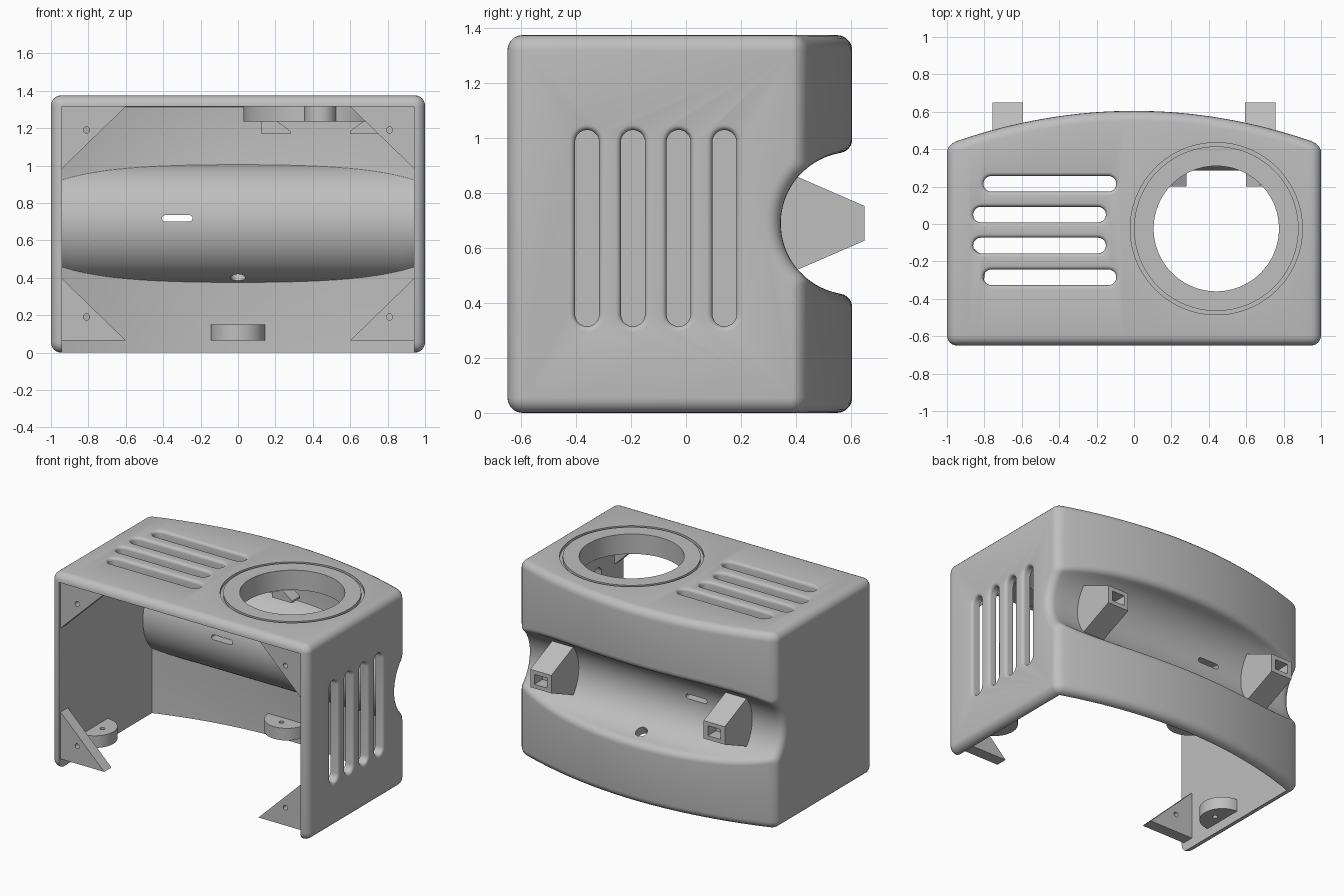
import bpy, bmesh
from math import sin, cos, pi, sqrt, atan2
from mathutils import Vector

cube = bpy.data.objects.get("Cube")
if cube:
    bpy.data.objects.remove(cube, do_unlink=True)

grey = bpy.data.materials.new("plain grey")
grey.use_nodes = True
grey.diffuse_color = (0.52, 0.52, 0.52, 1)
grey.node_tree.nodes["Principled BSDF"].inputs["Base Color"].default_value = grey.diffuse_color


def place(axis, a, b, t):
    return {"x": (t, a, b), "y": (a, t, b), "z": (a, b, t)}[axis]


def loft(name, rings):
    """Closed solid through rings of equal point count."""
    bm = bmesh.new()
    rows = [[bm.verts.new(p) for p in ring] for ring in rings]
    n = len(rows[0])
    for r0, r1 in zip(rows, rows[1:]):
        for i in range(n):
            j = (i + 1) % n
            bm.faces.new((r0[i], r0[j], r1[j], r1[i]))
    bm.faces.new(rows[0])
    bm.faces.new(rows[-1])
    bmesh.ops.recalc_face_normals(bm, faces=bm.faces[:])
    mesh = bpy.data.meshes.new(name)
    bm.to_mesh(mesh)
    bm.free()
    mesh.materials.append(grey)
    ob = bpy.data.objects.new(name, mesh)
    bpy.context.collection.objects.link(ob)
    return ob


def prism(name, pts, axis, lo, hi):
    return loft(name, [[place(axis, a, b, t) for a, b in pts] for t in (lo, hi)])


def arc(a, b, r, start, end, n):
    return [(a + r * cos(start + (end - start) * i / n),
             b + r * sin(start + (end - start) * i / n)) for i in range(n + 1)]


def circle(a, b, r, n=64):
    return arc(a, b, r, 0, 2 * pi, n)[:-1]


def select(ob):
    bpy.ops.object.select_all(action="DESELECT")
    ob.select_set(True)
    bpy.context.view_layer.objects.active = ob


def cut(target, cutter):
    mod = target.modifiers.new("cut", "BOOLEAN")
    mod.operation, mod.solver, mod.object = "DIFFERENCE", "EXACT", cutter
    select(target)
    bpy.ops.object.modifier_apply(modifier=mod.name)
    bpy.data.objects.remove(cutter, do_unlink=True)


# Shell sections: a rounded box with a round trough along its bowed back
TROUGH_Y, TROUGH_Z, TROUGH_R = 0.605, 0.69, 0.26
HEIGHT, FRONT, WALL, ROUND = 1.375, -0.65, 0.06, 0.055


def back(x):
    return 0.605 - 0.18 * x * x


def section(x, yb, y0, z0, z1, radius, fillet, corner):
    dz = sqrt((radius + fillet) ** 2 - (TROUGH_Y - yb + fillet) ** 2)
    py = yb - fillet
    turn = atan2(dz, TROUGH_Y - py)
    c = corner
    pts = arc(y0 + c, z0 + c, c, 1.5 * pi, pi, 5)
    pts += arc(y0 + c, z1 - c, c, pi, pi / 2, 5)
    pts += arc(yb - c, z1 - c, c, pi / 2, 0, 5)
    pts += arc(py, TROUGH_Z + dz, fillet, 0, -turn, 6)
    pts += arc(TROUGH_Y, TROUGH_Z, radius, pi - turn, pi + turn, 32)[1:-1]
    pts += arc(py, TROUGH_Z - dz, fillet, turn, 0, 6)
    pts += arc(yb - c, z0 + c, c, 0, -pi / 2, 5)
    return [(x, y, z) for y, z in pts]


def outer(x, d):
    return section(x, back(x) - 0.7 * d, FRONT + d, d, HEIGHT - d,
                   TROUGH_R + d, 0.05, max(ROUND - d, 0.002))


def inner(x):
    return section(x, back(x) - WALL, -1, -0.5, HEIGHT - WALL,
                   TROUGH_R + WALL, 0.002, 0.002)


steps = [i / 16 for i in range(-16, 17)]
ends = [(1 - ROUND + ROUND * sin(a), ROUND * (1 - cos(a)))
        for a in (pi / 2 * i / 6 for i in range(1, 7))]
rings = [outer(-x, d) for x, d in reversed(ends)]
rings += [outer(s * (1 - ROUND), 0) for s in steps]
rings += [outer(x, d) for x, d in ends]
shell = loft("shell", rings)
cut(shell, loft("cavity", [inner(s * (1 - WALL)) for s in steps]))


# Vent slots with softly rounded outer edges
def vent(axis, surface, c, lo, hi, r, along_first):
    f = 0.02
    profile = [(-0.03, f)] + [(f - f * cos(p), f - f * sin(p))
                              for p in (pi / 8 * i for i in range(5))] + [(0.15, 0)]
    rows = []
    for depth, grow in profile:
        pts = arc(hi - r, c, r + grow, -pi / 2, pi / 2, 10)
        pts += arc(lo + r, c, r + grow, pi / 2, 1.5 * pi, 10)
        if not along_first:
            pts = [(b, a) for a, b in pts]
        rows.append([place(axis, a, b, surface - depth) for a, b in pts])
    cut(shell, loft("vent cutter", rows))


for y, lo in ((0.215, -0.805), (0.05, -0.86), (-0.115, -0.86), (-0.285, -0.805)):
    vent("z", HEIGHT, y, lo, lo + 0.71, 0.042, True)
for y in (-0.36, -0.193, -0.027, 0.14):
    vent("x", 1, y, 0.315, 1.03, 0.044, False)

# Round top opening with a fine engraved ring
HX, HY = 0.44, -0.025
cut(shell, prism("opening", circle(HX, HY, 0.335, 96), "z", 1.2, 1.5))
engraving = prism("engraving", circle(HX, HY, 0.46, 96), "z", HEIGHT - 0.02, 1.5)
cut(engraving, prism("core", circle(HX, HY, 0.44, 96), "z", 1.2, 1.6))
cut(shell, engraving)

# Cable slot and drain hole in the trough
cable = arc(-0.26, 0.718, 0.017, -pi / 2, pi / 2, 6) + arc(-0.39, 0.718, 0.017, pi / 2, 1.5 * pi, 6)
cut(shell, prism("cable slot", cable, "y", 0.2, 0.45))
drain = prism("drain", circle(0, 0, 0.04, 24), "z", 0.2, 0.4)
drain.rotation_mode = "QUATERNION"
drain.rotation_quaternion = Vector((0, -0.135, -0.29)).to_track_quat("Z", "Y")
drain.location = (0, TROUGH_Y, TROUGH_Z)
bpy.context.view_layer.update()
cut(shell, drain)
parts = [shell]

# Collar under the opening, with a boss at its front
collar = prism("collar", circle(HX, HY, 0.41, 96), "z", 1.235, HEIGHT - WALL + 0.005)
cut(collar, prism("bore", circle(HX, HY, 0.335, 96), "z", 1.1, 1.5))
boss = prism("collar_boss", arc(HX, HY - 0.4, 0.085, pi, 2 * pi, 20), "z", 1.235, HEIGHT - WALL + 0.005)
parts += [collar, boss]

# Clips hanging under the collar
for side in (-1, 1):
    clip = [(0.315, 1.24), (0.235, 1.24), (0.16, 1.185), (0.16, 1.17), (0.315, 1.17)]
    parts.append(prism("collar_clip", [(HX + side * a, b) for a, b in clip], "y", 0.2, 0.29))

# Triangular corner gussets with screw holes
for side in (-1, 1):
    for corner_z, up in ((HEIGHT - WALL, -1), (0.065, 1)):
        tri = [(side * 0.945, corner_z), (side * 0.6, corner_z), (side * 0.945, corner_z + up * 0.335)]
        gusset = prism("corner_gusset", tri, "y", -0.63, -0.55)
        cut(gusset, prism("screw", circle(side * 0.81, corner_z + up * 0.125, 0.017, 20), "y", -0.8, -0.4))
        parts.append(gusset)

# Half-round foot bosses on the back and side walls
for name, x, y, face in (("back_foot_boss", 0, 0.545, -pi / 2),
                         ("side_foot_boss", -0.94, -0.25, 0),
                         ("side_foot_boss", 0.94, -0.25, pi)):
    half = arc(x, y, 0.145, face - pi / 2, face + pi / 2, 24)
    ox, oy = 0.02 * cos(face), 0.02 * sin(face)
    half += [(half[-1][0] - ox, half[-1][1] - oy), (half[0][0] - ox, half[0][1] - oy)]
    foot = prism(name, half, "z", 0.065, 0.15)
    cut(foot, prism("screw", circle(x + 3 * ox, y + 3 * oy, 0.017, 20), "z", 0, 0.3))
    parts.append(foot)

# Tapered horns in the trough, each with a pocket in its tip
for side in (-1, 1):
    x = side * 0.675
    taper = [(0.39, 0.866), (0.65, 0.753), (0.65, 0.627), (0.39, 0.514), (0.31, 0.69)]
    horn = prism("trough_horn", taper, "x", x - 0.082, x + 0.082)
    pocket = [(x - 0.05, 0.655), (x + 0.05, 0.655), (x + 0.05, 0.725), (x - 0.05, 0.725)]
    cut(horn, prism("pocket", pocket, "y", 0.56, 0.8))
    cut(horn, prism("screw", circle(x, 0.69, 0.015, 16), "y", 0.5, 0.6))
    parts.append(horn)

for ob in parts:
    select(ob)
    bpy.ops.object.shade_smooth_by_angle(angle=pi / 6)
